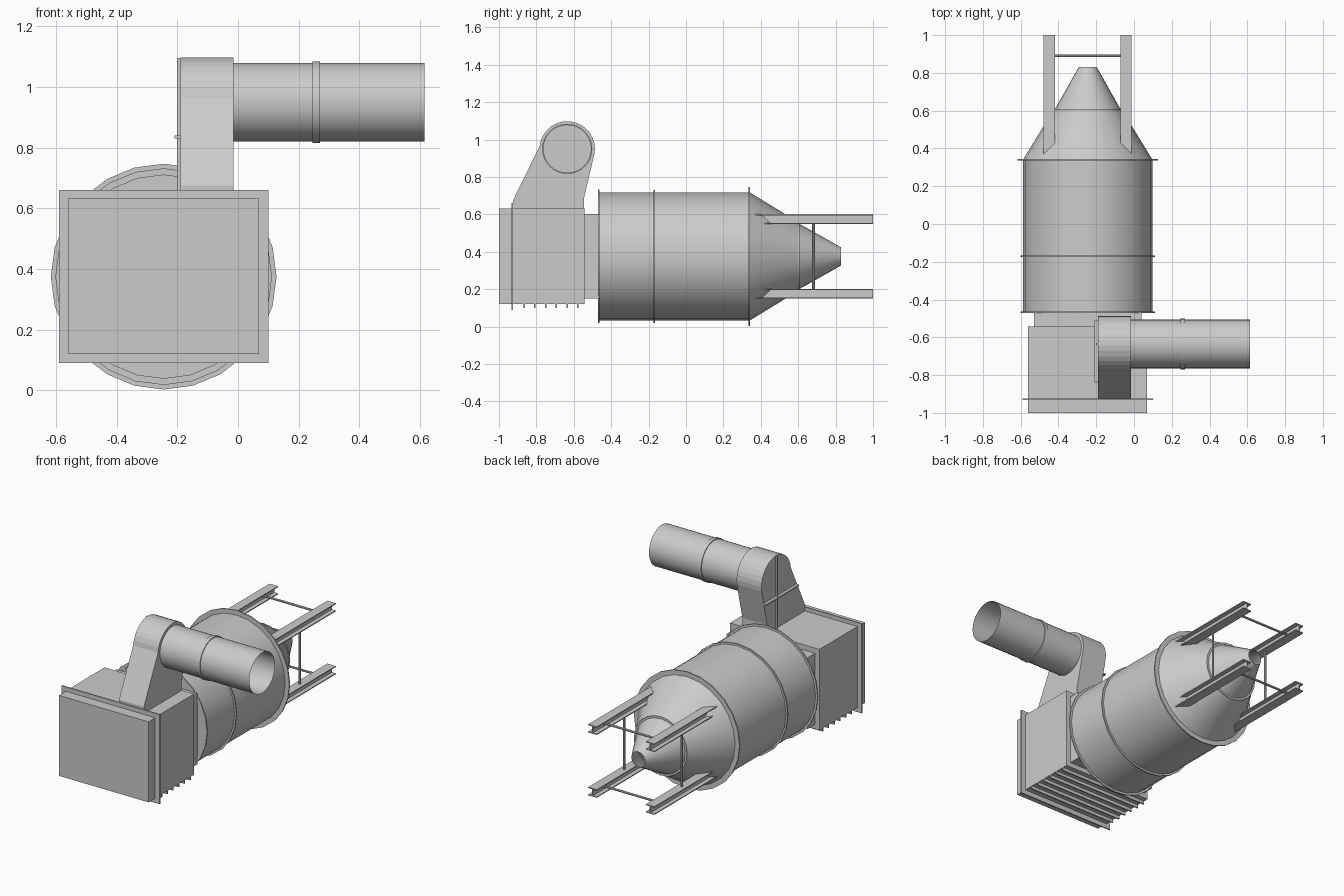
import bpy, math
from mathutils import Vector

if "Cube" in bpy.data.objects:
    bpy.data.objects.remove(bpy.data.objects["Cube"])

CX, CZ = -0.245, 0.375      # drum axis (along y)
PY, PZ = -0.635, 0.95       # flue pipe axis (along x)


def make(name, verts, faces, smooth=False):
    me = bpy.data.meshes.new(name)
    me.from_pydata([tuple(v) for v in verts], [], faces)
    ob = bpy.data.objects.new(name, me)
    bpy.context.collection.objects.link(ob)
    bpy.context.view_layer.objects.active = ob
    bpy.ops.object.select_all(action='DESELECT')
    ob.select_set(True)
    bpy.ops.object.mode_set(mode='EDIT')
    bpy.ops.mesh.select_all(action='SELECT')
    bpy.ops.mesh.normals_make_consistent(inside=False)
    bpy.ops.object.mode_set(mode='OBJECT')
    if smooth:
        bpy.ops.object.shade_smooth_by_angle(angle=math.radians(25))
    return ob


def box(name, x, y, z):
    v = [(a, b, c) for a in x for b in y for c in z]
    f = [(0, 1, 3, 2), (4, 6, 7, 5), (0, 4, 5, 1),
         (2, 3, 7, 6), (0, 2, 6, 4), (1, 5, 7, 3)]
    return make(name, v, f)


def prism(name, pts, axis, a, b):
    # extrude a profile: axis 'x' takes (y, z) points, axis 'y' takes (x, z)
    def put(p, t):
        return (t, p[0], p[1]) if axis == 'x' else (p[0], t, p[1])
    n = len(pts)
    v = [put(p, t) for t in (a, b) for p in pts]
    f = [(i, (i + 1) % n, n + (i + 1) % n, n + i) for i in range(n)]
    f += [tuple(range(n))[::-1], tuple(range(n, 2 * n))]
    return make(name, v, f)


def revolve(name, prof, axis, centre, n=24, closed=False, cap=False):
    # profile of (position along axis, radius)
    v = []
    for t, r in prof:
        for i in range(n):
            a = 2 * math.pi * i / n
            u, w = centre[0] + r * math.sin(a), centre[1] + r * math.cos(a)
            v.append((u, t, w) if axis == 'y' else (t, u, w))
    m = len(prof)
    f = []
    for j in range(m if closed else m - 1):
        k = (j + 1) % m
        f += [(j * n + i, j * n + (i + 1) % n, k * n + (i + 1) % n, k * n + i)
              for i in range(n)]
    if cap:
        f.append(tuple(range(n)))
    return make(name, v, f, True)


def ring(name, axis, centre, a, b, r0, r1, n=24):
    return revolve(name, [(a, r0), (b, r0), (b, r1), (a, r1)], axis, centre, n, True)


def rod(name, p, q, r=0.007):
    p, q = Vector(p), Vector(q)
    bpy.ops.mesh.primitive_cylinder_add(vertices=8, radius=r, depth=(q - p).length,
                                        location=(p + q) / 2)
    ob = bpy.context.object
    ob.name = name
    ob.rotation_euler = (q - p).to_track_quat('Z', 'Y').to_euler()


# drum and the two discharge cones
drum = (CX, CZ)
revolve("drum", [(-0.465, 0.343), (0.34, 0.343)], 'y', drum, cap=True)
revolve("large_cone", [(0.34, 0.343), (0.60, 0.184)], 'y', drum)
revolve("small_cone", [(0.60, 0.178), (0.83, 0.048)], 'y', drum)
for nm, y, r0, r1 in (("front_flange", -0.467, 0.335, 0.357),
                      ("middle_flange", -0.17, 0.335, 0.355),
                      ("rear_flange", 0.339, 0.335, 0.372),
                      ("cone_flange", 0.603, 0.17, 0.187)):
    ring(nm, 'y', drum, y - 0.004, y + 0.004, r0, r1)

# furnace box, front door, flange plate and neck to the drum
box("furnace_box", (-0.56, 0.07), (-0.925, -0.542), (0.12, 0.635))
box("front_flange_plate", (-0.59, 0.10), (-0.932, -0.924), (0.09, 0.66))
box("front_door", (-0.56, 0.07), (-1.0, -0.93), (0.12, 0.632))
box("neck", (-0.53, 0.04), (-0.545, -0.466), (0.15, 0.602))
for i in range(6):
    y = -0.865 + i * 0.0575
    box("bottom_fin", (-0.56, 0.07), (y - 0.004, y + 0.004), (0.10, 0.122))

# flue hood with rounded top
hood = [(-0.545, 0.63), (-0.545, 0.69)]
for i in range(17):
    a = math.radians(-10 + i * 190 / 16 - (i / 16) * 6)
    hood.append((PY + 0.148 * math.cos(a), PZ + 0.148 * math.sin(a)))
hood += [(-0.925, 0.675), (-0.925, 0.63)]
prism("flue_hood", hood, 'x', -0.19, -0.015)
box("hood_vertical_rib", (-0.201, -0.189), (PY - 0.005, PY + 0.005), (0.63, 1.095))
box("hood_cross_rib", (-0.209, -0.189), (-0.84, -0.51), (0.83, 0.84))

# flue pipe, open at the end
pipe = (PY, PZ)
revolve("flue_pipe", [(-0.015, 0.129), (0.615, 0.129)], 'x', pipe, 32)
ring("pipe_band", 'x', pipe, 0.245, 0.27, 0.127, 0.134, 32)

# four I-beams with tie rods
W, H, T = 0.03, 0.026, 0.006
half = [(-W, -H), (W, -H), (W, -H + T), (T / 2, -H + T)]
ibeam = half + [(x, -z) for x, z in half[::-1]]
ibeam += [(-T / 2, H - T), (-W, H - T)]
ibeam = [(-W, -H), (W, -H), (W, T - H), (T / 2, T - H), (T / 2, H - T), (W, H - T),
         (W, H), (-W, H), (-W, H - T), (-T / 2, H - T), (-T / 2, T - H), (-W, T - H)]
for sx in (-1, 1):
    bx = CX + sx * 0.203
    for sz in (-1, 1):
        bz = CZ + sz * 0.2
        prism("support_beam", [(bx + x, bz + z) for x, z in ibeam], 'y', 0.345, 1.0)
    rod("vertical_tie_rod", (bx, 0.682, CZ - 0.18), (bx, 0.682, CZ + 0.18))
for sz in (-1, 1):
    bz = CZ + sz * 0.2
    rod("cross_tie_rod", (CX - 0.2, 0.89, bz), (CX + 0.2, 0.89, bz))
